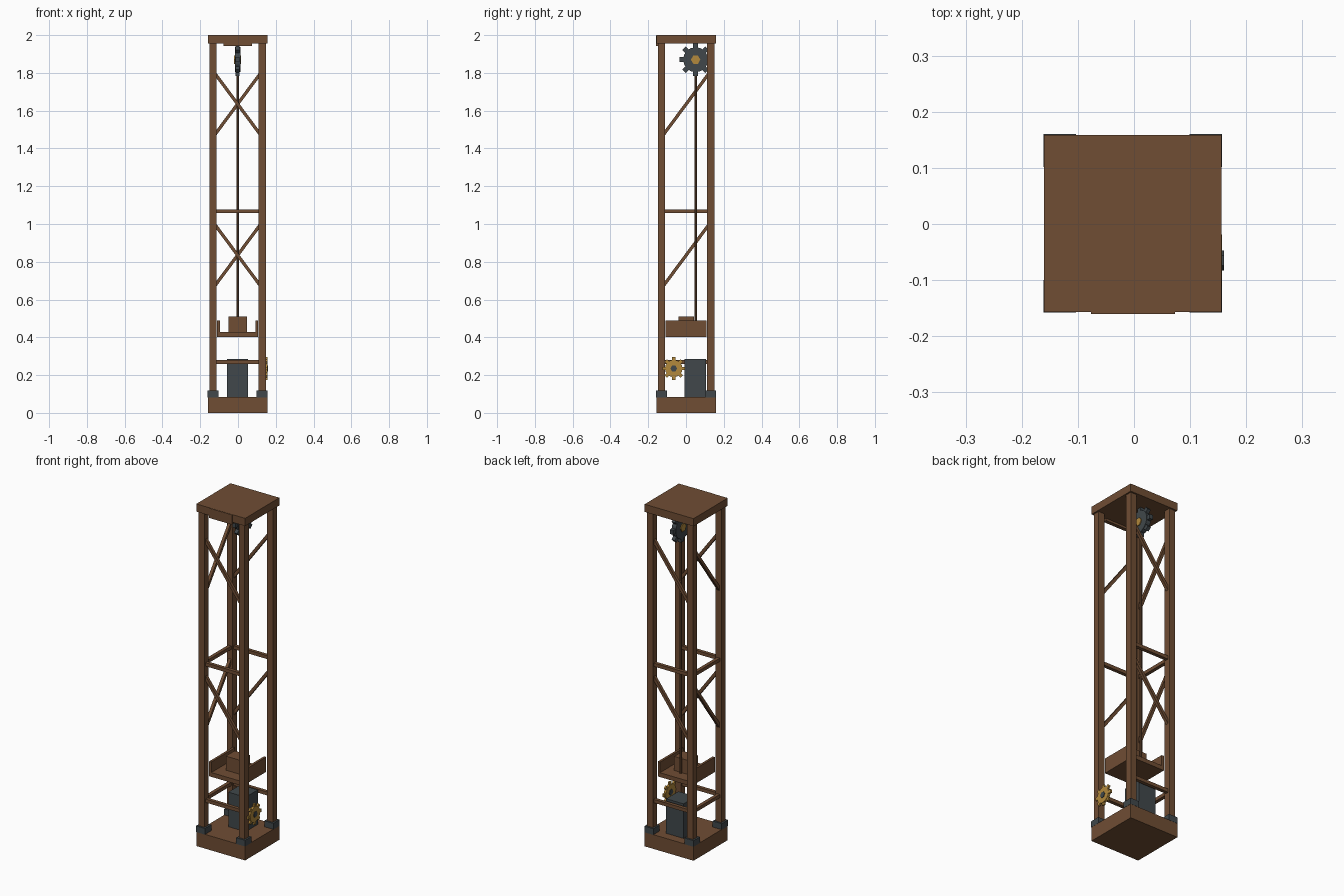
import bpy
import math
from mathutils import Vector

if "Cube" in bpy.data.objects:
    bpy.data.objects.remove(bpy.data.objects["Cube"], do_unlink=True)

# The square tower sits a hair off centre because of the side gear
OFFSET = Vector((-0.002, 0.001, 0))


def material(name, rgb):
    m = bpy.data.materials.new(name)
    m.use_nodes = True
    m.diffuse_color = (*rgb, 1)
    m.node_tree.nodes["Principled BSDF"].inputs["Base Color"].default_value = (*rgb, 1)
    return m


WOOD = material("brown wood", (0.16, 0.075, 0.034))
IRON = material("dark iron", (0.052, 0.064, 0.070))
BRASS = material("brass", (0.45, 0.25, 0.045))


def finish(name, mat):
    ob = bpy.context.object
    ob.name = name
    ob.data.materials.append(mat)
    return ob


def box(name, center, size, mat, rotation=(0, 0, 0)):
    bpy.ops.mesh.primitive_cube_add(size=1, location=Vector(center) + OFFSET, rotation=rotation)
    bpy.context.object.scale = size
    return finish(name, mat)


def span(name, lo, hi, mat):
    """Box between two opposite corners."""
    lo, hi = Vector(lo), Vector(hi)
    return box(name, (lo + hi) / 2, hi - lo, mat)


def beam(name, start, end, thick):
    """Square timber between two points."""
    a, b = Vector(start), Vector(end)
    d = b - a
    rot = d.to_track_quat('Z', 'Y').to_euler()
    return box(name, (a + b) / 2, (thick, thick, d.length), WOOD, rot)


def disc(name, center, radius, width, sides, mat):
    """Cylinder with its axis along x."""
    bpy.ops.mesh.primitive_cylinder_add(vertices=sides, radius=radius, depth=width,
                                        location=Vector(center) + OFFSET,
                                        rotation=(0, math.pi / 2, 0))
    return finish(name, mat)


def gear(name, center, body, tip, width, tooth, hub, hub_width, mat, hub_mat):
    disc(name + "_wheel", center, body, width, 16, mat)
    disc(name + "_hub", center, hub, hub_width, 6, hub_mat)
    mid = (body * 0.9 + tip) / 2
    for i in range(8):
        a = i * math.pi / 4
        pos = Vector(center) + Vector((0, math.sin(a), math.cos(a))) * mid
        box(f"{name}_tooth_{i + 1}", pos, (width * 0.75, tooth, tip - body * 0.9),
            mat, (-a, 0, 0))


# Base, roof and front board
H = 0.158
span("base", (-H, -H, 0), (H, H, 0.083), WOOD)
span("roof", (-H, -H, 1.955), (H, H, 2), WOOD)
span("front_board", (-0.075, -0.161, 1.942), (0.075, -0.14, 1.999), WOOD)

# Corner posts with iron shoes
P = 0.13
for side, sx in (("right", -1), ("left", 1)):
    for end, sy in (("front", -1), ("back", 1)):
        box(f"{end}_{side}_post", (sx * P, sy * P, 1.02), (0.038, 0.038, 1.88), WOOD)
        box(f"{end}_{side}_shoe", (sx * P, sy * P, 0.1), (0.058, 0.058, 0.036), IRON)

# Rails and braces on three faces; the fourth face stays open
faces = {"front": ((P, -P), (-P, -P)),
         "back": ((-P, P), (P, P)),
         "side": ((-P, -P), (-P, P))}
for face, (a, b) in faces.items():
    for level, z in (("lower", 0.27), ("upper", 1.067)):
        beam(f"{face}_{level}_rail", (*a, z), (*b, z), 0.02)
    for level, z in (("lower", 0.835), ("upper", 1.635)):
        beam(f"{face}_{level}_brace", (*a, z - 0.175), (*b, z + 0.175), 0.017)

# Lift platform with side walls and load
span("platform_floor", (-0.108, -0.11, 0.403), (0.108, 0.108, 0.428), WOOD)
for side, sx in (("right", -1), ("left", 1)):
    box(f"platform_{side}_wall", (sx * 0.101, -0.001, 0.455), (0.014, 0.218, 0.07), WOOD)
span("crate", (-0.049, -0.041, 0.425), (0.049, 0.041, 0.51), WOOD)

# Hoist rope
bpy.ops.mesh.primitive_cylinder_add(vertices=8, radius=0.006, depth=1.44,
                                    location=Vector((0, 0.05, 1.145)) + OFFSET)
finish("rope", WOOD)

# Counterweight block
span("counterweight", (-0.056, -0.008, 0.083), (0.056, 0.105, 0.285), IRON)

# Pulley gear under the roof and drive gear on the open side
gear("pulley", (0, 0.05, 1.87), 0.066, 0.086, 0.028, 0.026, 0.025, 0.038, IRON, BRASS)
gear("drive_gear", (0.152, -0.066, 0.235), 0.046, 0.06, 0.014, 0.018, 0.018, 0.02, BRASS, IRON)
